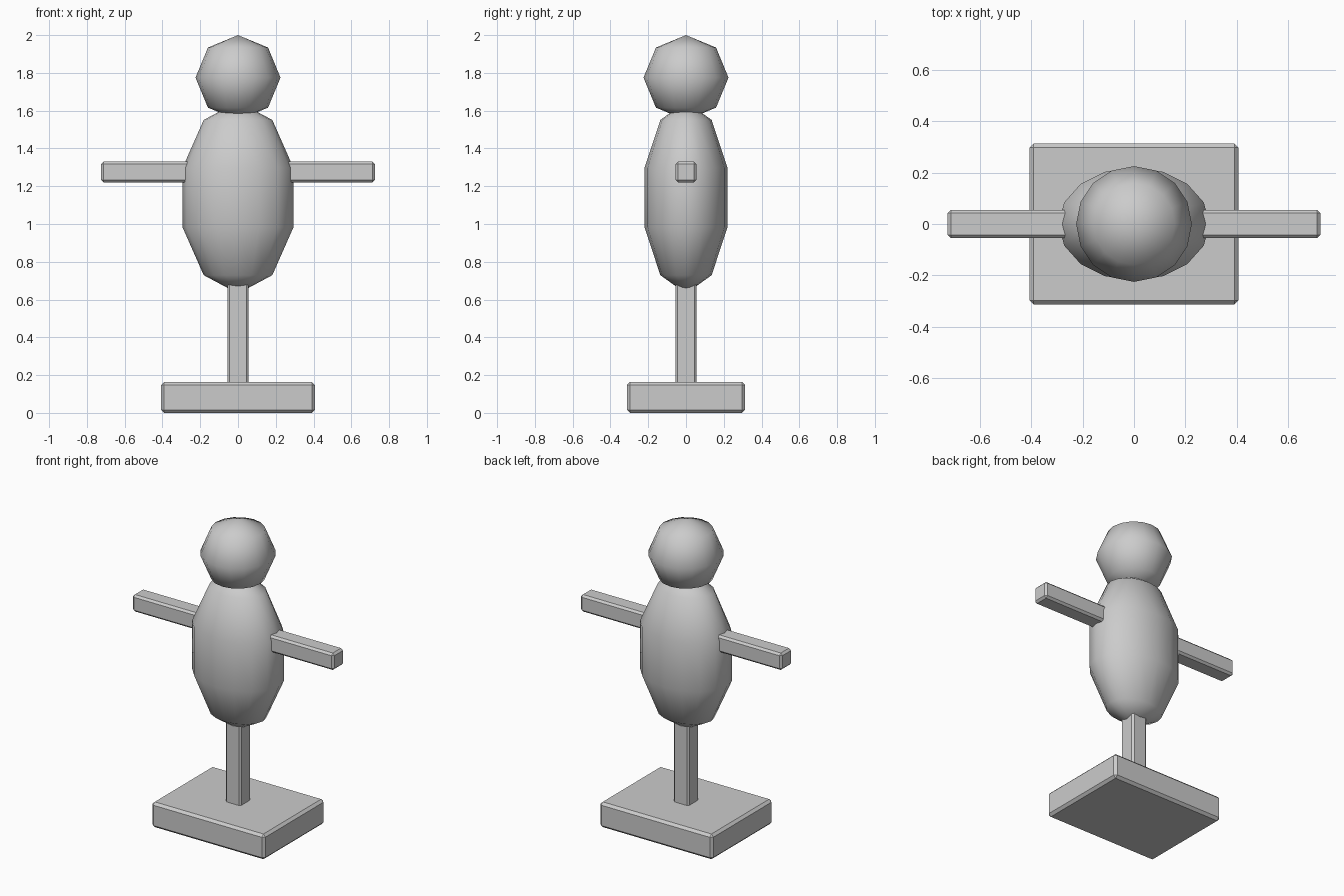
import bpy

if "Cube" in bpy.data.objects:
    bpy.data.objects.remove(bpy.data.objects["Cube"], do_unlink=True)

# Single plain grey material
grey = bpy.data.materials.new("plain grey")
grey.use_nodes = True
COLOUR = (0.6, 0.6, 0.6, 1)
grey.diffuse_color = COLOUR
grey.node_tree.nodes["Principled BSDF"].inputs["Base Color"].default_value = COLOUR


def finish(name):
    obj = bpy.context.object
    obj.name = name
    obj.data.materials.append(grey)
    bpy.ops.object.transform_apply(location=False, rotation=False, scale=True)
    return obj


def bevelled_box(name, size, centre, bevel=0.016):
    bpy.ops.mesh.primitive_cube_add(size=1, location=centre)
    bpy.context.object.scale = size
    obj = finish(name)
    mod = obj.modifiers.new("chamfer", "BEVEL")
    mod.width = bevel
    mod.segments = 1
    return obj


def ellipsoid(name, radii, centre, rings):
    bpy.ops.mesh.primitive_uv_sphere_add(segments=16, ring_count=rings, radius=1, location=centre)
    bpy.context.object.scale = radii
    obj = finish(name)
    bpy.ops.object.shade_smooth()
    return obj


# Stand
bevelled_box("base", (0.814, 0.626, 0.164), (0, 0, 0.082))
bevelled_box("post", (0.11, 0.11, 0.7), (0, 0, 0.45), 0.011)

# Figure
ellipsoid("body", (0.309, 0.231, 0.508), (0, 0, 1.14), 5)
ellipsoid("head", (0.225, 0.225, 0.225), (0, 0, 1.775), 4)

# Outstretched arms
for side, x in (("left", 1), ("right", -1)):
    bevelled_box(side + "_arm", (0.525, 0.11, 0.11), (x * 0.4625, 0, 1.275), 0.013)
